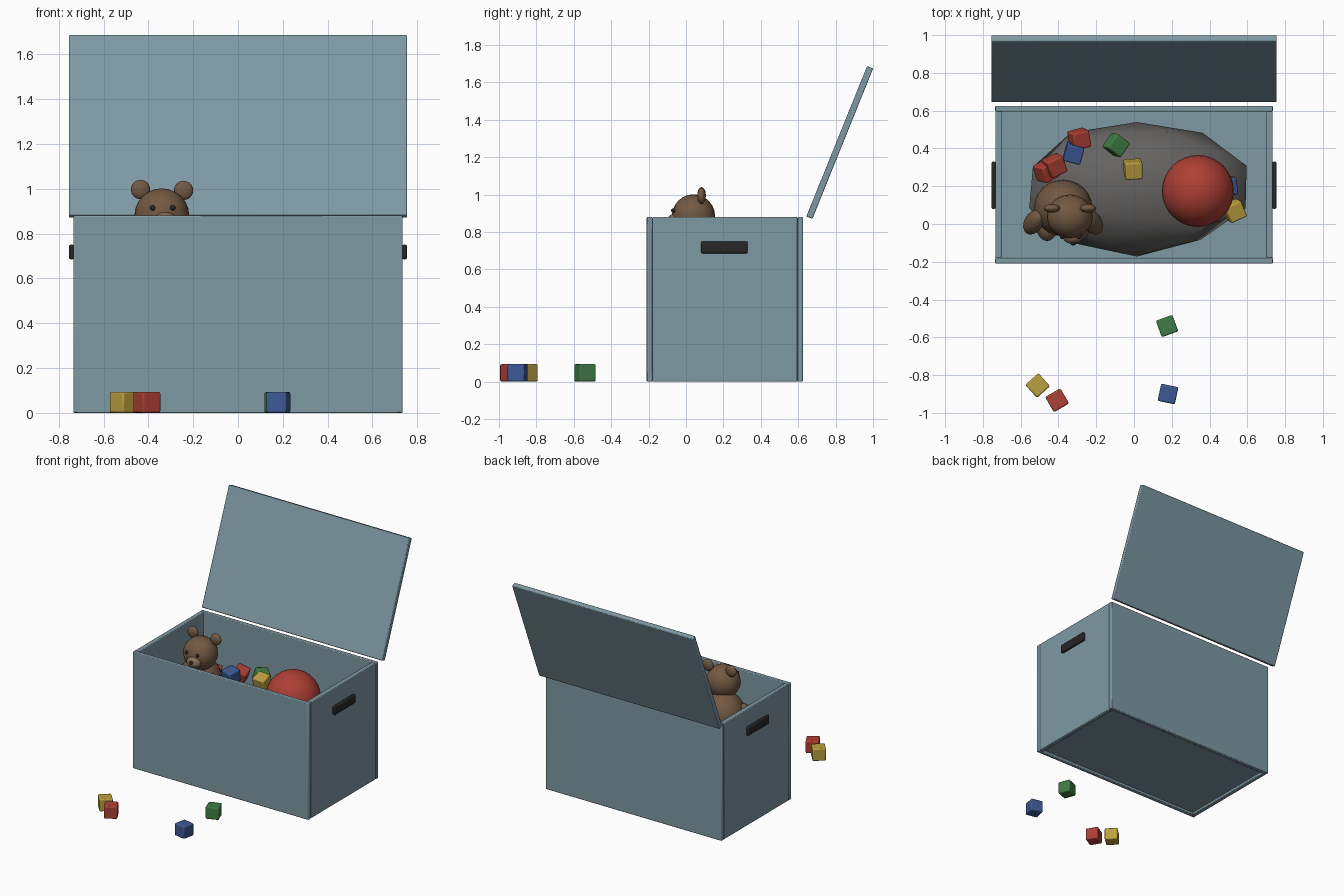
import bpy, math, random
from math import radians
from mathutils import Vector

if "Cube" in bpy.data.objects:
    bpy.data.objects.remove(bpy.data.objects["Cube"])

random.seed(4)


def material(name, rgb):
    m = bpy.data.materials.new(name)
    m.diffuse_color = (*rgb, 1)
    m.use_nodes = True
    m.node_tree.nodes["Principled BSDF"].inputs["Base Color"].default_value = m.diffuse_color
    return m


BLUE_PAINT = material("blue_paint", (0.21, 0.32, 0.37))
DARK = material("dark", (0.02, 0.02, 0.02))
FUR = material("fur", (0.17, 0.10, 0.055))
MUZZLE = material("muzzle_fur", (0.24, 0.15, 0.09))
STUFF = material("soft_grey", (0.13, 0.125, 0.12))
RED = material("red", (0.42, 0.05, 0.035))
BLUE = material("blue", (0.045, 0.10, 0.30))
GREEN = material("green", (0.05, 0.20, 0.06))
YELLOW = material("yellow", (0.50, 0.35, 0.05))


def finish(ob, name, mat):
    ob.name = name
    ob.data.materials.append(mat)
    return ob


def box(name, loc, size, mat, rot=(0, 0, 0), bevel=0.005, segments=2):
    bpy.ops.mesh.primitive_cube_add(size=1, location=loc, rotation=rot)
    ob = finish(bpy.context.object, name, mat)
    ob.scale = size
    bpy.ops.object.transform_apply(location=False, rotation=False, scale=True)
    b = ob.modifiers.new("bevel", 'BEVEL')
    b.width, b.segments = bevel, segments
    bpy.ops.object.shade_smooth_by_angle()
    return ob


def ball(name, loc, radii, mat, rot=(0, 0, 0), seg=24):
    bpy.ops.mesh.primitive_uv_sphere_add(segments=seg, ring_count=seg // 2,
                                         location=loc, rotation=rot)
    ob = finish(bpy.context.object, name, mat)
    ob.scale = radii
    bpy.ops.object.shade_smooth()
    return ob


# Chest panels
CY = 0.2075
for y, name in ((-0.195, "front_panel"), (0.61, "back_panel")):
    box(name, (0, y, 0.44), (1.47, 0.03, 0.88), BLUE_PAINT)
for s, side in ((-1, "left"), (1, "right")):
    box(side + "_panel", (s * 0.7175, CY, 0.44), (0.033, 0.775, 0.88), BLUE_PAINT)
    box(side + "_handle", (s * 0.743, 0.205, 0.718), (0.024, 0.25, 0.065), DARK, bevel=0.008)
box("chest_floor", (0, CY, 0.035), (1.41, 0.78, 0.035), BLUE_PAINT)

# Open lid, leaning back
box("lid", (0, 0.822, 1.279), (1.51, 0.035, 0.867), BLUE_PAINT, rot=(radians(-22), 0, 0))

# Faceted heap that fills the chest
bpy.ops.mesh.primitive_ico_sphere_add(subdivisions=2, radius=1, location=(0.015, 0.195, 0.35))
heap = finish(bpy.context.object, "toy_heap", STUFF)
for v in heap.data.vertices:
    k = random.uniform(0.95, 1.03)
    v.co = Vector((v.co.x * 0.60 * k, v.co.y * 0.36 * k, v.co.z * 0.26 * k))
bpy.ops.object.shade_smooth_by_angle()

# Big ball
ball("play_ball", (0.338, 0.175, 0.68), (0.19, 0.19, 0.19), RED, seg=32)

# Blocks: position, rotation in degrees, colour
inside = [(-0.29, 0.45, 0.58, 15, 20, 15, RED), (-0.32, 0.375, 0.59, 10, 5, -15, BLUE),
          (-0.095, 0.418, 0.625, 20, 10, 55, GREEN), (-0.005, 0.29, 0.66, 15, 5, 3, YELLOW),
          (-0.42, 0.31, 0.61, 20, 15, 25, RED), (-0.465, 0.28, 0.58, 25, 30, 30, RED),
          (0.53, 0.07, 0.58, 15, 10, 25, YELLOW), (0.49, 0.20, 0.58, 10, 20, 10, BLUE)]
outside = [(0.175, -0.54, 0.047, 0, 0, 20, GREEN), (0.18, -0.90, 0.047, 0, 0, -12, BLUE),
           (-0.51, -0.855, 0.047, 0, 0, 42, YELLOW), (-0.407, -0.933, 0.047, 0, 0, 30, RED)]
for place, rows in (("inside", inside), ("floor", outside)):
    for i, (x, y, z, a, b, c, mat) in enumerate(rows):
        box(f"{place}_block_{i}", (x, y, z), (0.093,) * 3, mat,
            (radians(a), radians(b), radians(c)), bevel=0.008)

# Stuffed bear
ball("bear_body", (-0.375, 0.085, 0.65), (0.155, 0.15, 0.18), FUR)
ball("bear_head", (-0.34, 0.04, 0.882), (0.122, 0.116, 0.12), FUR)
ball("bear_muzzle", (-0.325, -0.06, 0.855), (0.055, 0.045, 0.042), MUZZLE)
ball("bear_nose", (-0.322, -0.102, 0.866), (0.016, 0.012, 0.012), DARK, seg=12)
for s, side in ((-1, "left"), (1, "right")):
    ball(side + "_ear", (-0.339 + s * 0.096, 0.083, 0.995 - s * 0.002), (0.043, 0.023, 0.043), FUR)
    ball(side + "_eye", (-0.336 + s * 0.045, -0.068, 0.915), (0.012, 0.012, 0.012), DARK, seg=12)
    ball(side + "_arm", (-0.375 + s * 0.155, 0.01, 0.665), (0.045, 0.055, 0.10), FUR,
         rot=(radians(-25), radians(-s * 25), 0))
    ball(side + "_leg", (-0.375 + s * 0.085, 0.0, 0.54), (0.06, 0.09, 0.06), FUR)
